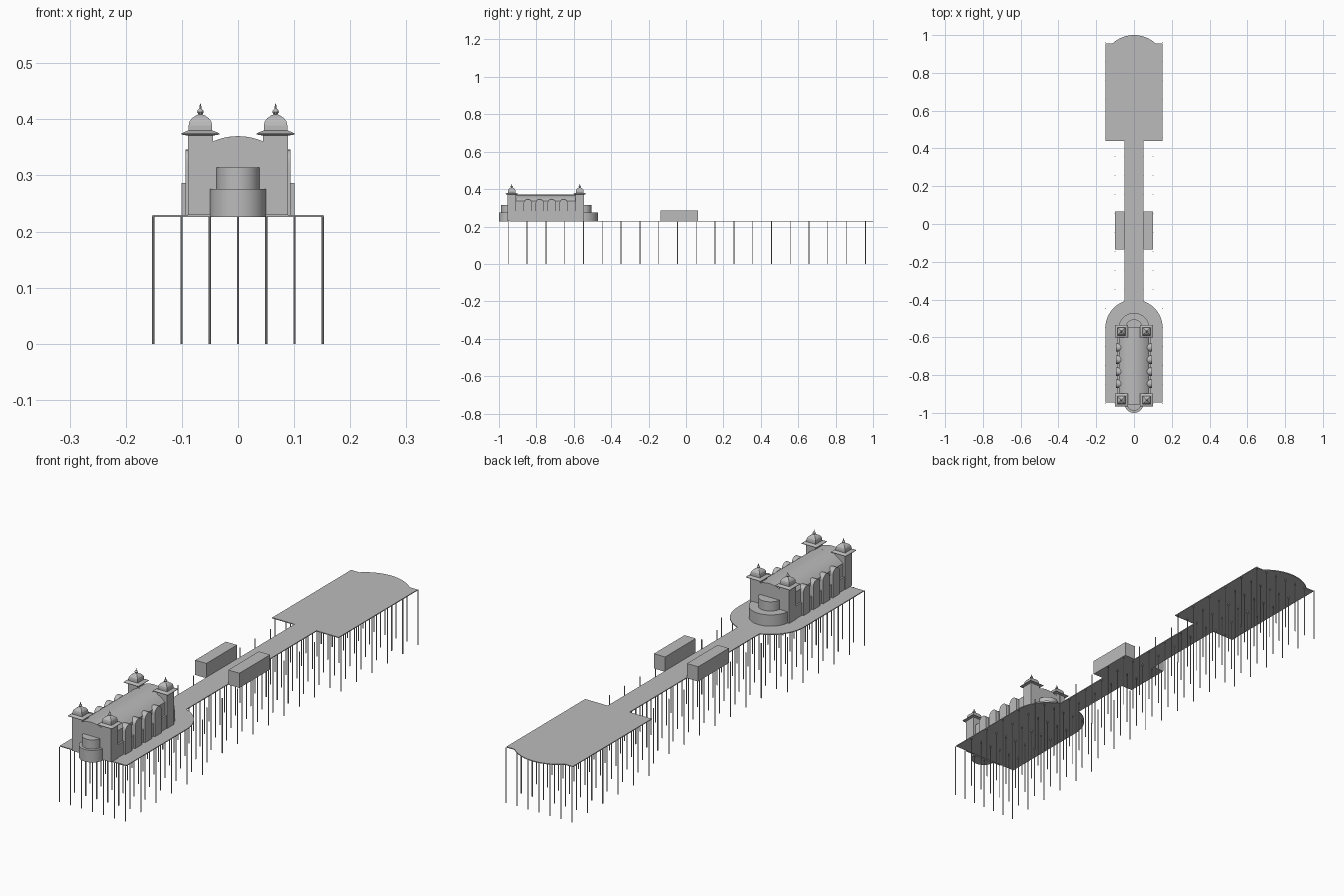
import bpy, bmesh, math

if "Cube" in bpy.data.objects:
    bpy.data.objects.remove(bpy.data.objects["Cube"])

grey = bpy.data.materials.new("weathered grey")
grey.diffuse_color = (0.5, 0.5, 0.5, 1)
grey.use_nodes = True
grey.node_tree.nodes["Principled BSDF"].inputs["Base Color"].default_value = grey.diffuse_color
DECK = 0.2295


def finish(name, bm, smooth=False):
    bmesh.ops.recalc_face_normals(bm, faces=bm.faces)
    me = bpy.data.meshes.new(name)
    bm.to_mesh(me)
    bm.free()
    me.materials.append(grey)
    ob = bpy.data.objects.new(name, me)
    bpy.context.collection.objects.link(ob)
    if smooth:
        bpy.context.view_layer.objects.active = ob
        ob.select_set(True)
        bpy.ops.object.shade_smooth_by_angle(angle=math.radians(35))
        ob.select_set(False)
    return ob


def prism(name, pts, axis, lo, hi, smooth=False):
    """Extrude a 2D outline along an axis between lo and hi."""
    place = {"x": lambda a, b, t: (t, a, b), "y": lambda a, b, t: (a, t, b),
             "z": lambda a, b, t: (a, b, t)}[axis]
    bm = bmesh.new()
    low = [bm.verts.new(place(a, b, lo)) for a, b in pts]
    high = [bm.verts.new(place(a, b, hi)) for a, b in pts]
    bm.faces.new(low)
    bm.faces.new(high)
    n = len(pts)
    for i in range(n):
        j = (i + 1) % n
        bm.faces.new((low[i], low[j], high[j], high[i]))
    return finish(name, bm, smooth)


def box(name, x0, x1, y0, y1, z0, z1):
    return prism(name, [(x0, y0), (x1, y0), (x1, y1), (x0, y1)], "z", z0, z1)


def arc(cx, cy, r, a0, a1, n):
    angs = [math.radians(a0 + (a1 - a0) * i / n) for i in range(n + 1)]
    return [(cx + r * math.cos(a), cy + r * math.sin(a)) for a in angs]


def lathe(name, profile, n, x, y, smooth=False):
    """Turn a (half width, z) profile; four sides gives a square plan."""
    k = 1 / math.cos(math.pi / n)
    bm = bmesh.new()
    rings = [[bm.verts.new((x + r * k * math.cos((i + 0.5) * math.tau / n),
                            y + r * k * math.sin((i + 0.5) * math.tau / n), z))
              for i in range(n)] for r, z in profile]
    for a, b in zip(rings, rings[1:]):
        for i in range(n):
            j = (i + 1) % n
            bm.faces.new((a[i], a[j], b[j], b[i]))
    bm.faces.new(rings[0])
    bm.faces.new(rings[-1])
    return finish(name, bm, smooth)


# Deck: rounded hall platform, narrow walkway, wide far platform
half = math.degrees(math.asin(0.115 / 0.169))
start = math.degrees(math.acos(0.05 / 0.152))
outline = [(-0.152, -0.945), (0.152, -0.945)]
outline += arc(0, -0.552, 0.152, 0, start, 12)
outline += [(0.05, 0.44), (0.152, 0.44), (0.152, 0.955)]
outline += arc(0, 0.831, 0.169, 90 - half, 90 + half, 20)
outline += [(-0.152, 0.955), (-0.152, 0.44), (-0.05, 0.44)]
outline += arc(0, -0.552, 0.152, 180 - start, 180, 12)
prism("deck", outline, "z", 0.226, DECK)

# Piles in rows under the pier, wider rows under the platforms
bm = bmesh.new()
for row in range(20):
    y = -0.95 + 0.1005 * row
    reach = 2 if 6 <= row <= 13 else 3
    for col in range(-reach, reach + 1):
        made = bmesh.ops.create_cone(bm, cap_ends=True, segments=8, radius1=0.002,
                                     radius2=0.002, depth=0.227)
        bmesh.ops.translate(bm, verts=made["verts"], vec=(col * 0.0503, y, 0.1135))
finish("piles", bm)

# Kiosks either side of the walkway
for s in (-1, 1):
    box("kiosk", *sorted((s * 0.05, s * 0.101)), -0.135, 0.065, 0.226, 0.287)

# Main hall with barrel roof
roof_half = math.degrees(math.asin(0.08 / 0.111))
section = [(-0.08, DECK), (0.08, DECK)] + arc(0, 0.259, 0.111, 90 - roof_half, 90 + roof_half, 24)
prism("hall", section, "y", -0.91, -0.59, True)

# Gabled end walls flush with the towers
gable_half = math.degrees(math.asin(0.046 / 0.111))
gable = [(-0.046, DECK), (0.046, DECK)] + arc(0, 0.259, 0.111, 90 - gable_half, 90 + gable_half, 16)
for y0, y1 in ((-0.955, -0.905), (-0.595, -0.545)):
    prism("end_wall", gable, "y", y0, y1, True)

# Side aisles and arched bays whose vaults run into the roof
for s in (-1, 1):
    box("side_aisle", *sorted((s * 0.075, s * 0.087)), -0.91, -0.59, DECK, 0.283)
    for i in range(4):
        y = -0.846 + 0.064 * i
        bay = [(y - 0.022, DECK), (y + 0.022, DECK)] + arc(y, 0.324, 0.022, 0, 180, 12)
        prism("arched_bay", bay, "x", *sorted((s * 0.055, s * 0.094)), True)

# Corner towers with eaves, square domes and finials
for x in (-0.067, 0.067):
    for y in (-0.932, -0.568):
        box("tower", x - 0.0225, x + 0.0225, y - 0.023, y + 0.023, DECK, 0.374)
        lathe("tower_eaves", [(0.0225, 0.371), (0.034, 0.373), (0.034, 0.375), (0.022, 0.380)], 4, x, y)
        lathe("tower_dome", [(0.021, 0.378), (0.021, 0.389), (0.0195, 0.396), (0.015, 0.402),
                             (0.008, 0.407), (0.003, 0.409)], 4, x, y)
        lathe("finial", [(0.003, 0.408), (0.006, 0.413), (0.005, 0.416), (0.002, 0.419),
                         (0.0015, 0.424), (0.0004, 0.428)], 8, x, y, True)

# Stepped round bays at both ends
prism("front_bay_lower", arc(0, -0.95, 0.05, 180, 360, 24), "z", 0.226, 0.276, True)
prism("front_bay_upper", arc(0, -0.95, 0.0385, 180, 360, 24), "z", 0.276, 0.314, True)
prism("back_bay_lower", arc(0, -0.553, 0.082, 0, 180, 32), "z", DECK, 0.276, True)
prism("back_bay_upper", arc(0, -0.55, 0.045, 0, 180, 16), "z", 0.276, 0.314, True)
